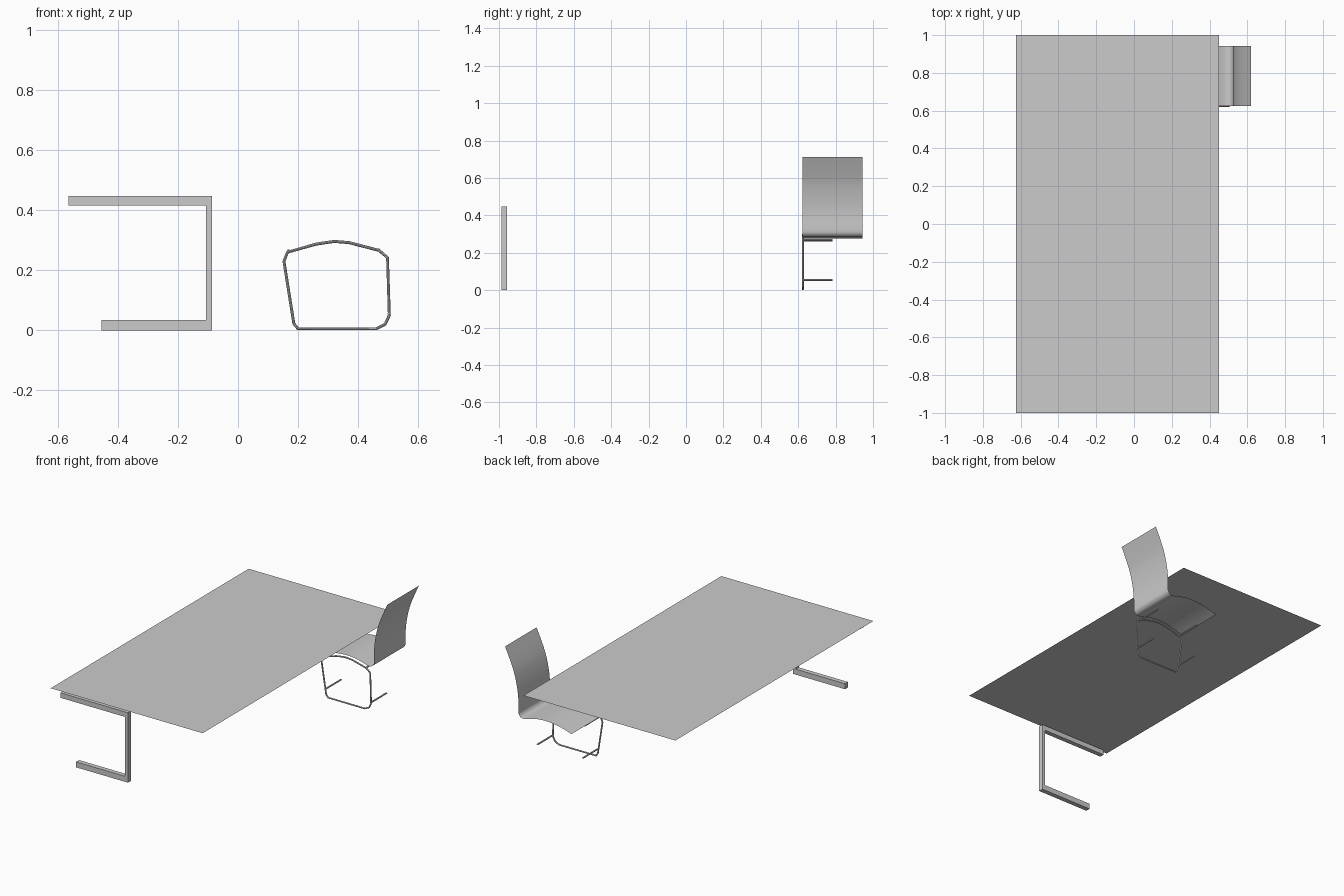
import bpy, bmesh
from mathutils import Vector

if "Cube" in bpy.data.objects:
    bpy.data.objects.remove(bpy.data.objects["Cube"])


def extrude_profile(name, pts, y0, y1, closed):
    """Extrude an x/z profile along y; closed profiles become solids, open ones thin sheets."""
    bm = bmesh.new()
    a = [bm.verts.new((x, y0, z)) for x, z in pts]
    b = [bm.verts.new((x, y1, z)) for x, z in pts]
    n = len(pts)
    for i in range(n if closed else n - 1):
        j = (i + 1) % n
        bm.faces.new((a[i], a[j], b[j], b[i]))
    if closed:
        bm.faces.new(a)
        bm.faces.new(b)
    bmesh.ops.recalc_face_normals(bm, faces=bm.faces)
    me = bpy.data.meshes.new(name)
    bm.to_mesh(me)
    bm.free()
    ob = bpy.data.objects.new(name, me)
    bpy.context.collection.objects.link(ob)
    return ob


def smooth_path(pts, steps=4):
    """Catmull-Rom refinement of an open 2D path."""
    p = [Vector(q) for q in pts]
    p = [2 * p[0] - p[1]] + p + [2 * p[-1] - p[-2]]
    out = []
    for i in range(1, len(p) - 2):
        a, b, c, d = p[i - 1:i + 3]
        for s in range(steps):
            t = s / steps
            out.append(0.5 * (2 * b + (c - a) * t + (2 * a - 5 * b + 4 * c - d) * t ** 2
                              + (3 * b - a - 3 * c + d) * t ** 3))
    return out + [p[-2]]


def tube(name, pts, radius, cyclic=False):
    """Round bar along a 3D path, converted to a mesh."""
    cu = bpy.data.curves.new(name, 'CURVE')
    cu.dimensions = '3D'
    cu.bevel_depth = radius
    cu.bevel_resolution = 2
    cu.use_fill_caps = True
    sp = cu.splines.new('POLY')
    sp.points.add(len(pts) - 1)
    for q, co in zip(sp.points, pts):
        q.co = (*co, 1)
    sp.use_cyclic_u = cyclic
    ob = bpy.data.objects.new(name, cu)
    bpy.context.collection.objects.link(ob)
    select(ob)
    bpy.ops.object.convert(target='MESH')
    bpy.ops.object.shade_smooth_by_angle()


def select(ob):
    bpy.ops.object.select_all(action='DESELECT')
    ob.select_set(True)
    bpy.context.view_layer.objects.active = ob


# Table top: a thin sheet
extrude_profile("table_top", [(-0.625, 0.465), (0.45, 0.465)], -1, 1, False)

# Table leg: C-shaped bar
extrude_profile("table_leg", [(-0.455, 0), (-0.087, 0), (-0.087, 0.447), (-0.565, 0.447),
                              (-0.565, 0.415), (-0.107, 0.415), (-0.107, 0.035),
                              (-0.455, 0.035)], -0.987, -0.957, True)

# Chair shell: seat and back in one curved sheet
shell = [(0.15, 0.277), (0.20, 0.293), (0.26, 0.306), (0.33, 0.312), (0.39, 0.308),
         (0.44, 0.297), (0.48, 0.285), (0.503, 0.286), (0.518, 0.297), (0.525, 0.32),
         (0.526, 0.40), (0.535, 0.475), (0.556, 0.562), (0.587, 0.64), (0.62, 0.712)]
chair = extrude_profile("chair_shell", smooth_path(shell), 0.624, 0.943, False)
select(chair)
bpy.ops.object.shade_smooth_by_angle()

# Chair frame: closed bent tube on one side
Y = 0.625
frame = [(0.153, 0.23), (0.165, 0.26), (0.26, 0.287), (0.32, 0.296), (0.37, 0.292),
         (0.47, 0.266), (0.498, 0.242), (0.504, 0.05), (0.49, 0.02), (0.46, 0.005),
         (0.20, 0.005), (0.186, 0.022)]
tube("chair_side_frame", [(x, Y, z) for x, z in frame], 0.005, True)

# Cross bars running from the frame to the middle of the chair
bars = {"front_upper": (0.168, 0.265), "rear_upper": (0.468, 0.268),
        "front_lower": (0.181, 0.055), "rear_lower": (0.503, 0.055)}
for label, (x, z) in bars.items():
    tube(label + "_cross_bar", [(x, Y, z), (x, 0.783, z)], 0.005)
